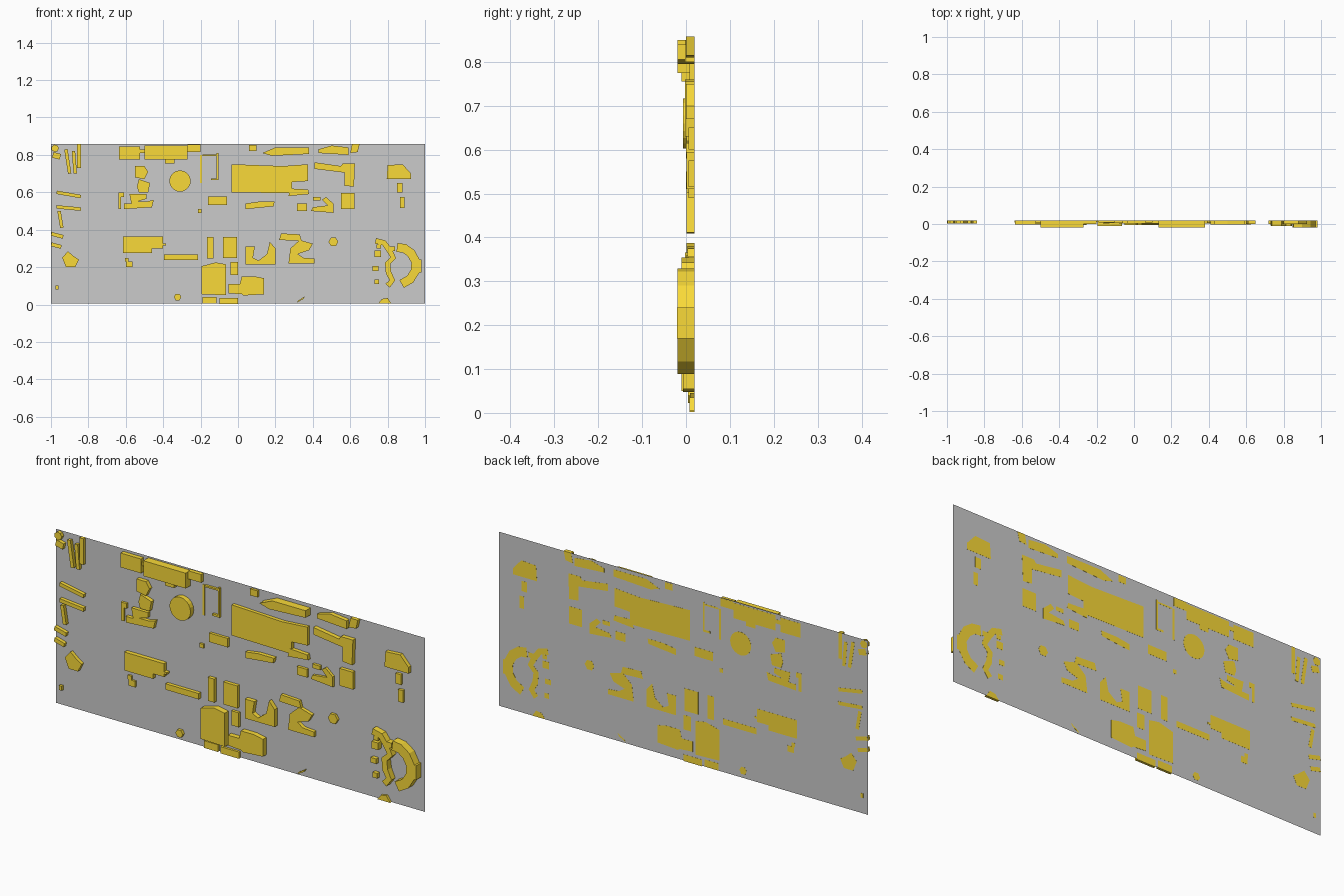
import bpy, bmesh, math
from mathutils import Vector

BACK = 0.0195      # rear face of every block
amber = bpy.data.materials.new("amber")
amber.diffuse_color = (0.95, 0.7, 0.04, 1)


def rect(x0, z0, x1, z1):
    return [(x0, z0), (x1, z0), (x1, z1), (x0, z1)]


def disc(x, z, r, n=20):
    return [(x + r * math.cos(2 * math.pi * i / n), z + r * math.sin(2 * math.pi * i / n)) for i in range(n)]


def ribbon(path, w):
    # outline of a path of constant width
    p = [Vector(q) for q in path]
    left, right = [], []
    for i, q in enumerate(p):
        t = (p[min(i + 1, len(p) - 1)] - p[max(i - 1, 0)]).normalized()
        n = Vector((-t.y, t.x)) * w / 2
        left.append(tuple(q + n))
        right.append(tuple(q - n))
    return left + right[::-1]


def blocks(name, items):
    # items: (outline in x/z, height toward the front)
    bm = bmesh.new()
    for outline, h in items:
        f = bm.faces.new([bm.verts.new((x, BACK, z)) for x, z in outline])
        new = bmesh.ops.extrude_face_region(bm, geom=[f], use_keep_orig=True)["geom"]
        bmesh.ops.translate(bm, vec=(0, -h, 0), verts=[v for v in new if isinstance(v, bmesh.types.BMVert)])
    bmesh.ops.recalc_face_normals(bm, faces=bm.faces)
    me = bpy.data.meshes.new(name)
    bm.to_mesh(me)
    bm.free()
    me.materials.append(amber)
    bpy.context.collection.objects.link(bpy.data.objects.new(name, me))


def boxes(name, rows):
    blocks(name, [(rect(*r[:4]), r[4]) for r in rows])


# ground sheet
me = bpy.data.meshes.new("ground")
me.from_pydata([(x, 0.019, z) for x, z in rect(-1, 0.005, 1, 0.858)], [], [(0, 1, 2, 3)])
bpy.context.collection.objects.link(bpy.data.objects.new("ground", me))

# narrow row houses on the left edge
rows = [((-.92, .83), (-.90, .70), .018), ((-.88, .82), (-.87, .70), .018),
        ((-.85, .858), (-.85, .73), .02), ((-.97, .60), (-.84, .577), .018),
        ((-.97, .522), (-.84, .51), .018), ((-.957, .50), (-.942, .41), .018),
        ((-.998, .378), (-.935, .362), .02), ((-.998, .322), (-.945, .308), .02),
        ((-.99, .80), (-.95, .79), .03)]
blocks("row_houses", [(ribbon((a, b), w), .018) for a, b, w in rows])
blocks("left_huts", [
    (disc(-.978, .835, .02, 7), .018),
    (rect(-.975, .08, -.96, .102), .015),
    ([(-.92, .20), (-.87, .20), (-.85, .24), (-.88, .26), (-.91, .285), (-.94, .25)], .018)])

# top edge
boxes("top_edge_blocks", [
    (-.635, .775, -.525, .845, .022), (-.5, .775, -.27, .85, .039),
    (-.39, .755, -.34, .775, .03), (-.27, .815, -.2, .855, .02),
    (-.56, .81, -.5, .83, .015), (.06, .82, .10, .852, .012)])
blocks("top_edge_slabs", [
    ([(.13, .81), (.18, .795), (.38, .805), (.38, .84), (.2, .84)], .039),
    ([(.43, .81), (.59, .80), (.59, .84), (.5, .85), (.43, .83)], .022),
    ([(.60, .81), (.64, .815), (.65, .858), (.61, .858)], .02)])

# upper left quarter
blocks("round_tower", [(disc(-.31, .66, .057), .026)])
blocks("winding_block", [
    ([(-.55, .68), (-.50, .67), (-.48, .71), (-.50, .74), (-.55, .74)], .02),
    ([(-.53, .60), (-.48, .60), (-.47, .65), (-.53, .67), (-.54, .63)], .02),
    ([(-.61, .51), (-.46, .52), (-.45, .56), (-.49, .55), (-.54, .55), (-.49, .565), (-.49, .59),
      (-.58, .59), (-.57, .54), (-.61, .54)], .018)])
boxes("upper_left_strips", [(-.64, .51, -.625, .60, .012), (-.625, .575, -.61, .60, .012)])
boxes("thin_walls", [
    (-.115, .665, -.105, .81, .012), (-.19, .795, -.115, .803, .012),
    (-.203, .65, -.193, .80, .003), (-.145, .665, -.115, .675, .012)])
boxes("upper_middle_blocks", [
    (-.16, .533, -.06, .577, .014), (-.215, .49, -.195, .51, .01)])

# centre hall
blocks("centre_hall", [
    ([(-.035, .60), (.29, .595), (.29, .655), (.375, .66), (.375, .75), (.24, .74), (-.035, .75)], .018)])

# upper right quarter
blocks("corner_building", [
    ([(.41, .725), (.57, .705), (.57, .635), (.62, .63), (.625, .755), (.56, .755), (.55, .74), (.41, .76)], .022)])
blocks("upper_right_slabs", [
    ([(.04, .51), (.19, .525), (.195, .55), (.11, .55), (.04, .54)], .02),
    ([(.27, .58), (.38, .59), (.375, .615), (.28, .62)], .02),
    ([(.39, .50), (.51, .49), (.51, .54), (.47, .575), (.45, .56), (.48, .53), (.40, .52)], .014)])
boxes("upper_right_blocks", [
    (.55, .51, .622, .595, .018), (.315, .50, .37, .54, .014), (.40, .555, .44, .575, .014),
    (.85, .60, .88, .65, .014), (.865, .515, .89, .575, .014)])
blocks("right_house", [
    ([(.795, .67), (.925, .67), (.925, .70), (.88, .75), (.80, .745)], .02)])

# lower left quarter
boxes("lower_left_hall", [
    (-.615, .30, -.40, .365, .022), (-.615, .275, -.46, .30, .022), (-.43, .315, -.385, .325, .022)])
boxes("lower_left_slabs", [
    (-.395, .238, -.215, .267, .018), (-.60, .20, -.565, .23, .01), (-.605, .23, -.585, .25, .01)])
blocks("small_hut", [(disc(-.323, .04, .02, 6), .015)])

# lower centre
boxes("lower_centre_blocks", [
    (-.165, .245, -.13, .36, .018), (-.08, .25, -.005, .36, .018),
    (-.04, .157, 0, .228, .014), (-.19, .005, -.115, .04, .012), (-.10, .002, 0, .035, .012)])
blocks("large_blocks", [
    ([(-.195, .055), (-.065, .05), (-.065, .215), (-.12, .225), (-.195, .205)], .03),
    ([(-.05, .06), (.02, .055), (.03, .048), (.14, .055), (.14, .14), (.09, .15), (.02, .15),
      (.01, .11), (-.05, .11)], .026)])
blocks("courtyard_buildings", [
    ([(.04, .215), (.20, .215), (.20, .30), (.17, .335), (.155, .27), (.11, .235), (.08, .25),
      (.09, .31), (.04, .31)], .022),
    ([(.27, .22), (.41, .22), (.41, .245), (.35, .25), (.32, .27), (.38, .29), (.40, .325),
      (.33, .345), (.28, .30)], .018),
    ([(.22, .345), (.34, .34), (.33, .375), (.23, .38)], .016),
    (disc(.51, .335, .026, 6), .014),
    ([(.315, .01), (.35, .03), (.36, .045), (.32, .02)], .01)])

# lower right crescent and stepped terrace
blocks("crescent", [
    (ribbon([(.85, .305), (.89, .30), (.925, .275), (.95, .23), (.948, .18), (.92, .135), (.875, .11)], .048), .039)])
blocks("winding_terrace", [
    (ribbon([(.735, .34), (.78, .33), (.81, .29), (.83, .25), (.80, .22), (.805, .17),
             (.825, .13), (.80, .10)], .03), .03)])
boxes("terrace_huts", [
    (.73, .255, .765, .29, .028), (.74, .30, .765, .32, .028), (.72, .18, .75, .205, .02),
    (.73, .11, .755, .135, .02), (.81, .285, .84, .31, .03)])
blocks("bottom_hut", [([(.75, .005), (.82, .005), (.80, .035), (.77, .03)], .012)])

# edge kiosk that carries the depth to the front limit
boxes("right_kiosk", [(.955, .17, .98, .24, .0395)])
